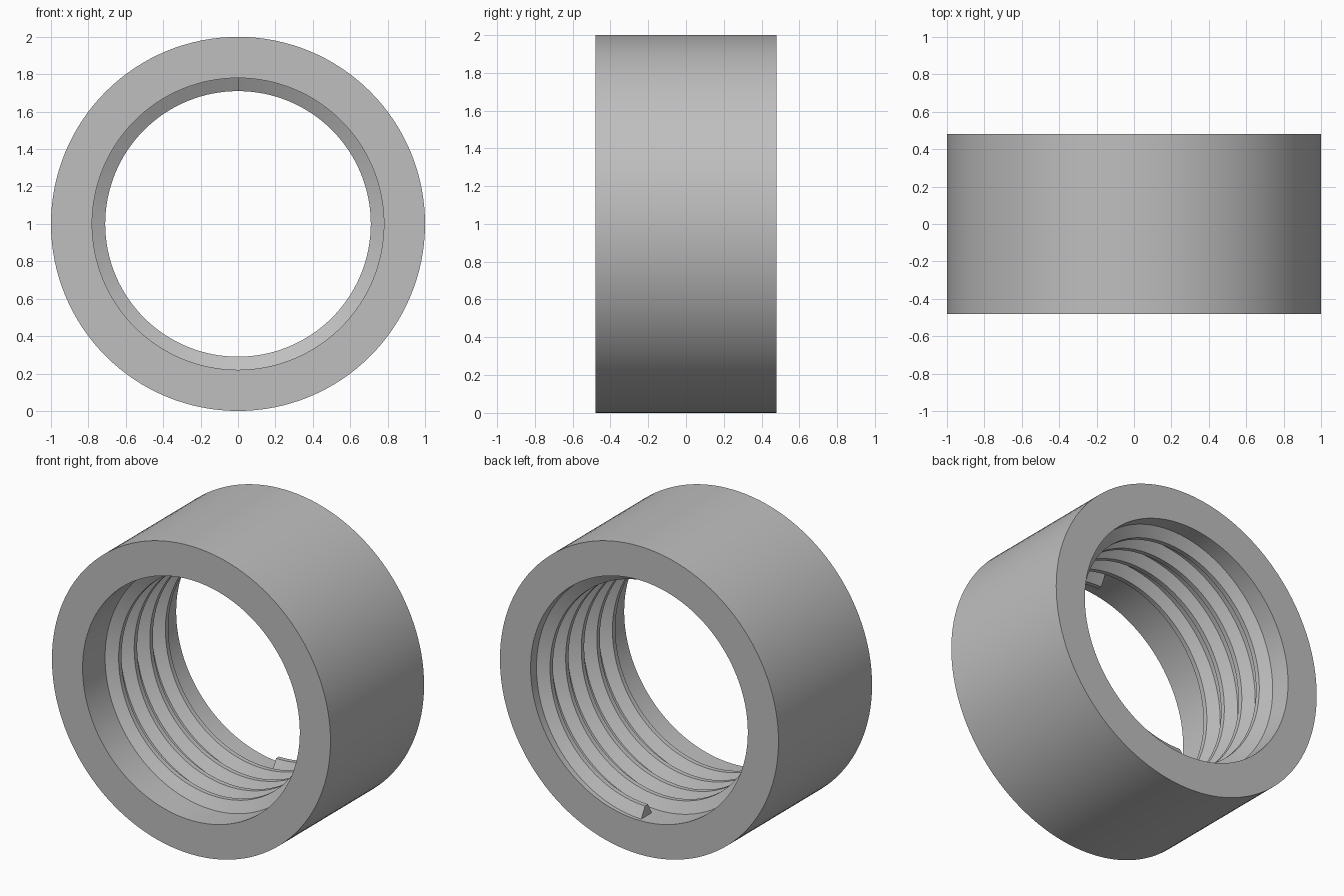
import bpy, bmesh, math

cube = bpy.data.objects.get("Cube")
if cube:
    bpy.data.objects.remove(cube, do_unlink=True)

OUTER, BORE, CREST = 1.0, 0.78, 0.71
HALF_LENGTH = 0.48
PITCH, TURNS = 0.16, 4.5
STEPS = 128  # segments per full turn

# Plain grey metal
metal = bpy.data.materials.new("grey_metal")
metal.use_nodes = True
grey = (0.52, 0.52, 0.52, 1)
metal.diffuse_color = grey
metal.node_tree.nodes["Principled BSDF"].inputs["Base Color"].default_value = grey


def sweep(name, profile, steps, start, rise, closed):
    """Sweep a (radius, y) profile around the y axis, moving rise along y per turn."""
    bm = bmesh.new()
    rings = []
    for i in range(steps if closed else steps + 1):
        turn = i / STEPS
        a = start + turn * math.tau
        rings.append([bm.verts.new((r * math.cos(a), y + rise * turn, 1 + r * math.sin(a)))
                      for r, y in profile])
    n = len(profile)
    for i in range(steps):
        here, there = rings[i], rings[(i + 1) % len(rings)]
        for j in range(n):
            k = (j + 1) % n
            bm.faces.new((here[j], here[k], there[k], there[j]))
    if not closed:
        bm.faces.new(rings[0])
        bm.faces.new(rings[-1])
    bmesh.ops.recalc_face_normals(bm, faces=bm.faces)
    mesh = bpy.data.meshes.new(name)
    bm.to_mesh(mesh)
    bm.free()
    mesh.materials.append(metal)
    obj = bpy.data.objects.new(name, mesh)
    bpy.context.collection.objects.link(obj)
    bpy.ops.object.select_all(action='DESELECT')
    obj.select_set(True)
    bpy.context.view_layer.objects.active = obj
    bpy.ops.object.shade_smooth_by_angle(angle=math.radians(30))
    return obj


# Thick cylindrical collar with a plain bore
sweep("collar", [(OUTER, -HALF_LENGTH), (OUTER, HALF_LENGTH),
                 (BORE, HALF_LENGTH), (BORE, -HALF_LENGTH)],
      STEPS, 0, 0, True)

# Internal helical thread: bottom at the back to top at the front, rooted in the wall
END_Y, ROOT_HALF, CREST_HALF, ROOT = 0.405, 0.055, 0.015, BORE + 0.002
sweep("internal_thread", [(ROOT, END_Y - ROOT_HALF), (CREST, END_Y - CREST_HALF),
                          (CREST, END_Y + CREST_HALF), (ROOT, END_Y + ROOT_HALF)],
      int(TURNS * STEPS), -math.pi / 2, -PITCH, False)
